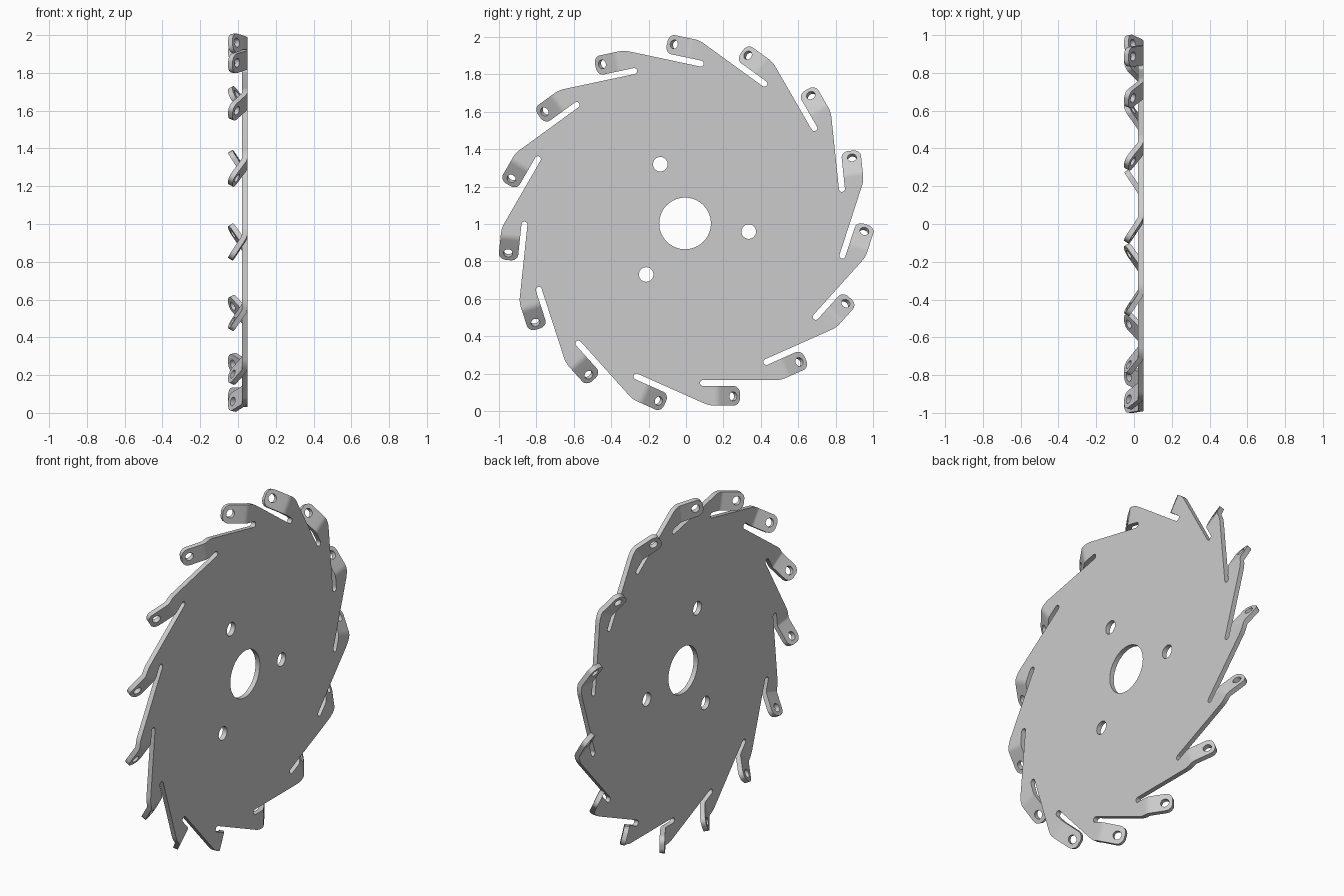
import bpy, bmesh
from math import sin, cos, tan, radians, pi
from mathutils import Matrix, Vector

cube = bpy.data.objects.get("Cube")
if cube:
    bpy.data.objects.remove(cube)

TEETH = 15
STEP = 2 * pi / TEETH
THICK = 0.028
FACE_X = 0.05                        # front face of the sheet
CENTRE = Vector((0, -0.005, 1.003))
EDGE, SLOT_IN, TAB_OUT = 0.837, 0.869, 0.973   # distances of the straight edges from the hub
SLOT_U, FOLD_U = 0.096, 0.155        # slot end and fold line along the tooth
FOLD_R, FOLD_A = 0.06, radians(33)   # fold radius and angle
FOLD_LEN = FOLD_R * FOLD_A
TAB_LEN, TIP_R = 0.161, 0.04


def arc(cu, cv, r, a0, a1, n):
    """Points on an arc, angle measured from +v towards +u."""
    return [(cu + r * sin(a0 + (a1 - a0) * i / n),
             cv + r * cos(a0 + (a1 - a0) * i / n)) for i in range(n + 1)]


def circle(cu, cv, r, n):
    return arc(cu, cv, r, 0, 2 * pi, n)[:-1]


def flat_sheet(loops):
    """Fill an outline with holes as a flat sheet."""
    bm = bmesh.new()
    for loop in loops:
        vs = [bm.verts.new((u, v, 0)) for u, v in loop]
        for a, b in zip(vs, vs[1:] + vs[:1]):
            bm.edges.new((a, b))
    bmesh.ops.triangle_fill(bm, use_beauty=True, edges=bm.edges[:])
    return bm


def place(co, angle):
    """Turn (along, outward, forward) into a position on the wheel."""
    p = Vector((FACE_X + co[2], co[0], -co[1]))
    return Matrix.Rotation(angle, 3, 'X') @ p + CENTRE


def fold(s):
    """Position along and behind the sheet at length s past the fold line."""
    a = min(s / FOLD_R, FOLD_A)
    rest = max(s - FOLD_LEN, 0)
    return (FOLD_U + FOLD_R * sin(a) + rest * cos(a),
            -FOLD_R * (1 - cos(a)) - rest * sin(a))


def append(target, bm):
    for f in bm.faces:
        f.normal_update()
        if f.normal.x < 0:
            f.normal_flip()
    tmp = bpy.data.meshes.new("tmp")
    bm.to_mesh(tmp)
    bm.free()
    target.from_mesh(tmp)
    bpy.data.meshes.remove(tmp)


# Disc outline: rounded shoulder, fold line, then slot for each tooth
corner = (TAB_OUT * cos(STEP) - EDGE) / sin(STEP)
tangent = FOLD_U - corner
shoulder_r = tangent / tan(STEP / 2)
slot_r = (SLOT_IN - EDGE) / 2
tooth = arc(FOLD_U, TAB_OUT - shoulder_r, shoulder_r, -STEP, 0, 6)
tooth.append((FOLD_U, SLOT_IN))
tooth += arc(SLOT_U, EDGE + slot_r, slot_r, 0, -pi, 8)
outline = []
for k in range(TEETH):
    a = k * STEP
    outline += [(u * cos(a) + v * sin(a), v * cos(a) - u * sin(a)) for u, v in tooth]
loops = [outline, circle(0, 0, 0.138, 64)]
for k in range(3):
    a = radians(-7.3 + 120 * k)
    loops.append(circle(0.343 * cos(a), -0.343 * sin(a), 0.039, 32))
disc = flat_sheet(loops)
for v in disc.verts:
    v.co = place(v.co, 0)
wheel = bmesh.new()
append(wheel, disc)

# Folded tabs with a rounded tip and a hole
tip = TAB_LEN - TIP_R
tab_outline = [(0, SLOT_IN), (0, TAB_OUT)]
tab_outline += arc(tip, TAB_OUT - TIP_R, TIP_R, 0, pi / 2, 8)
tab_outline += arc(tip, SLOT_IN + TIP_R, TIP_R, pi / 2, pi, 8)
tab_hole = circle(0.117, 0.924, 0.024, 24)
FOLD_STEPS = 5
for k in range(TEETH):
    tab = flat_sheet([tab_outline, tab_hole])
    for i in range(1, FOLD_STEPS + 1):
        bmesh.ops.bisect_plane(tab, geom=tab.verts[:] + tab.edges[:] + tab.faces[:],
                               plane_co=(FOLD_LEN * i / FOLD_STEPS, 0, 0),
                               plane_no=(1, 0, 0))
    for v in tab.verts:
        along, behind = fold(v.co.x)
        v.co = place((along, v.co.y, behind), k * STEP)
    append(wheel, tab)

bmesh.ops.remove_doubles(wheel, verts=wheel.verts[:], dist=1e-4)
mesh = bpy.data.meshes.new("slotted_disc")
wheel.to_mesh(mesh)
wheel.free()
disc_obj = bpy.data.objects.new("slotted_disc", mesh)
bpy.context.collection.objects.link(disc_obj)

# Sheet thickness
solid = disc_obj.modifiers.new("thickness", 'SOLIDIFY')
solid.thickness = THICK
solid.offset = -1
solid.use_even_offset = True
solid.use_quality_normals = True

steel = bpy.data.materials.new("light_grey_steel")
steel.use_nodes = True
colour = (0.6, 0.6, 0.6, 1)
steel.diffuse_color = colour
steel.node_tree.nodes["Principled BSDF"].inputs["Base Color"].default_value = colour
mesh.materials.append(steel)

bpy.ops.object.select_all(action='DESELECT')
disc_obj.select_set(True)
bpy.context.view_layer.objects.active = disc_obj
bpy.ops.object.modifier_apply(modifier="thickness")
bpy.ops.object.shade_smooth_by_angle(angle=radians(30))
